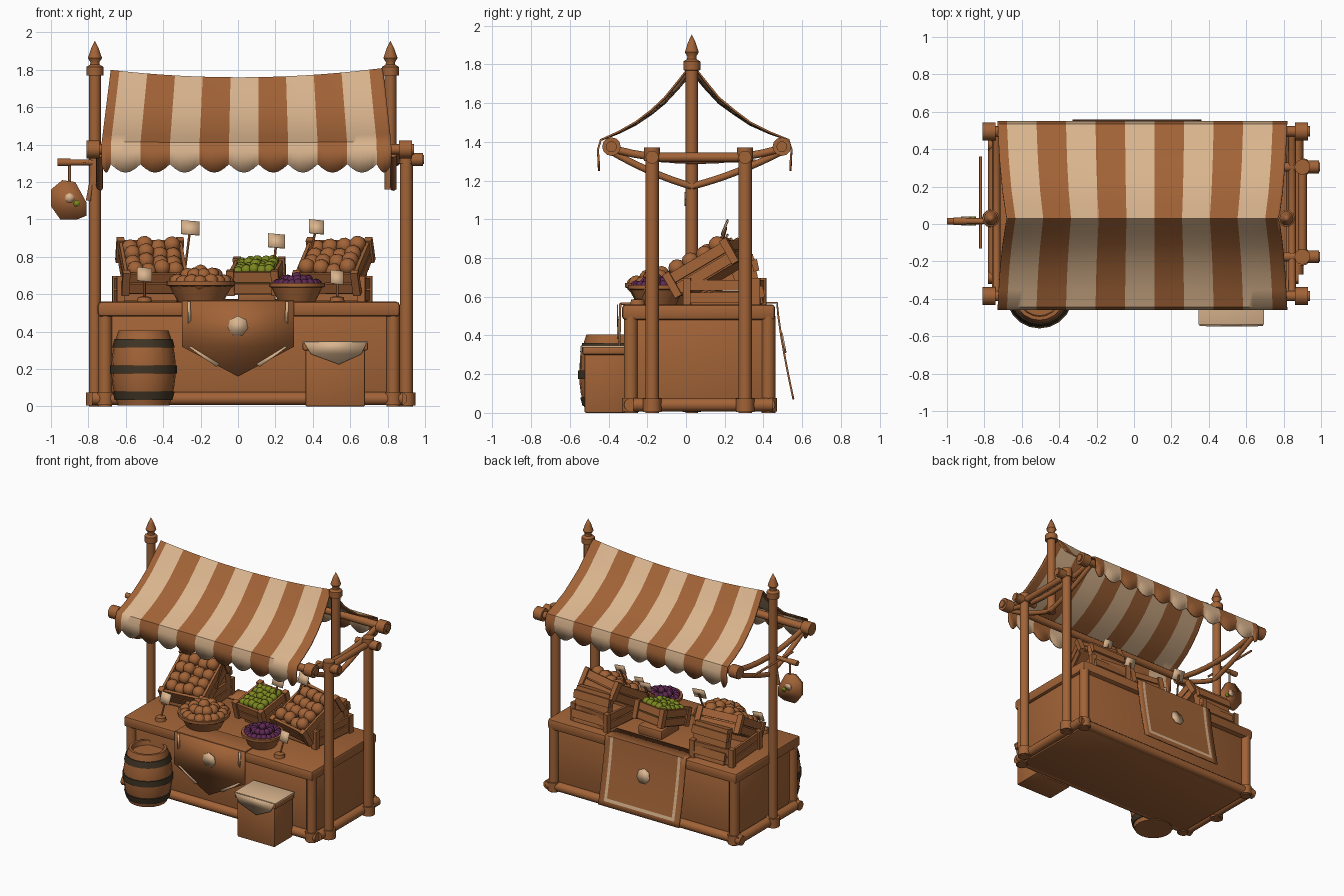
import bpy, bmesh, math, random
from mathutils import Matrix, Vector as V

if "Cube" in bpy.data.objects:
    bpy.data.objects.remove(bpy.data.objects["Cube"])
random.seed(4)

def material(name, rgb):
    m = bpy.data.materials.new(name)
    m.diffuse_color = (*rgb, 1)
    m.use_nodes = True
    m.node_tree.nodes["Principled BSDF"].inputs["Base Color"].default_value = m.diffuse_color
    return m

WOOD = material("brown wood", (0.36, 0.125, 0.038))
CREAM = material("cream cloth", (0.70, 0.46, 0.27))
DARK = material("dark iron", (0.05, 0.034, 0.018))
GREEN = material("green fruit", (0.20, 0.24, 0.014))
PURPLE = material("purple fruit", (0.11, 0.022, 0.085))

def finish(name, bm, *mats, thick=0, angle=40):
    bmesh.ops.recalc_face_normals(bm, faces=bm.faces)
    me = bpy.data.meshes.new(name)
    bm.to_mesh(me)
    bm.free()
    for f in me.polygons:
        f.use_smooth = True
    me.set_sharp_from_angle(angle=math.radians(angle))
    for m in mats:
        me.materials.append(m)
    o = bpy.data.objects.new(name, me)
    bpy.context.collection.objects.link(o)
    if thick:
        s = o.modifiers.new("thickness", 'SOLIDIFY')
        s.thickness, s.offset = thick, 0
    return o

def add_box(bm, c, size, M=Matrix()):
    bmesh.ops.create_cube(bm, size=1, matrix=M @ Matrix.Translation(c) @ Matrix.Diagonal((*size, 1)))

def box(name, lo, hi, mat=WOOD, bevel=0.01):
    bm = bmesh.new()
    add_box(bm, [(a + b) / 2 for a, b in zip(lo, hi)], [b - a for a, b in zip(lo, hi)])
    if bevel:
        bmesh.ops.bevel(bm, geom=bm.edges[:], offset=bevel, segments=2, affect='EDGES', profile=0.5)
    return finish(name, bm, mat)

def rod(name, a, b, r, sag=0, mat=WOOD, sides=12):
    """Round bar from a to b that may hang down by sag in the middle."""
    bm = bmesh.new()
    a, b = V(a), V(b)
    n = 8 if sag else 1
    pts = [a.lerp(b, i / n) - V((0, 0, 4 * sag * (i / n) * (1 - i / n))) for i in range(n + 1)]
    Q = (b - a).to_track_quat('Z', 'Y')
    rings = [[bm.verts.new(p + Q @ V((r * math.cos(t), r * math.sin(t), 0)))
              for t in (math.tau * k / sides for k in range(sides))] for p in pts]
    for p, q in zip(rings, rings[1:]):
        for k in range(sides):
            bm.faces.new((p[k], p[k - 1], q[k - 1], q[k]))
    bm.faces.new(rings[0])
    bm.faces.new(rings[-1])
    return finish(name, bm, mat)

def lathe(name, profile, at, mat=WOOD, sides=20, M=Matrix()):
    bm = bmesh.new()
    vs = [bm.verts.new((r, 0, z)) for r, z in profile]
    es = [bm.edges.new(e) for e in zip(vs, vs[1:])]
    bmesh.ops.spin(bm, geom=vs + es, axis=(0, 0, 1), cent=(0, 0, 0), steps=sides, angle=math.tau)
    bmesh.ops.remove_doubles(bm, verts=bm.verts[:], dist=1e-4)
    bmesh.ops.transform(bm, matrix=Matrix.Translation(at) @ M, verts=bm.verts[:])
    return finish(name, bm, mat)

def plate(name, pts, mat, thick=0.008):
    bm = bmesh.new()
    bm.faces.new([bm.verts.new(p) for p in pts])
    return finish(name, bm, mat, thick=thick)

def knob(name, at, axis, r=0.048):
    d = V(axis) * 0.035
    rod(name, V(at) - d, V(at) + d, r)

# counter body, top and frame
box("counter_body", (-0.71, -0.28, 0.01), (0.84, 0.42, 0.5))
box("counter_top", (-0.75, -0.33, 0.48), (0.865, 0.46, 0.56), bevel=0.018)
for y in (-0.285, 0.425):
    rod("bottom_rail", (-0.78, y, 0.042), (0.88, y, 0.042), 0.035)
    for x in (-0.71, 0.83):
        rod("corner_leg", (x, y, 0.0), (x, y, 0.5), 0.036)
        knob("leg_foot", (x, y, 0.042), (0, 0, 1), 0.046)
for x in (-0.745, 0.87):
    rod("side_rail", (x, -0.27, 0.042), (x, 0.45, 0.042), 0.035)

# tall ridge posts with spear finials
for x, z0 in ((-0.765, 0), (0.815, 1.16)):
    rod("ridge_post", (x, 0.03, z0), (x, 0.03, 1.8), 0.032)
    lathe("finial", [(0, 0), (0.046, 0.005), (0.046, 0.05), (0.026, 0.062), (0.024, 0.075),
                     (0.038, 0.098), (0.02, 0.15), (0, 0.19)], (x, 0.03, 1.765), sides=10)
knob("post_foot", (-0.765, 0.03, 0.04), (0, 0, 1))

# right support posts with pegs
for y in (-0.175, 0.305):
    rod("side_post", (0.9, y, 0), (0.9, y, 1.37), 0.035)
    knob("side_post_cap", (0.9, y, 1.335), (0, 0, 1), 0.042)
    knob("side_post_foot", (0.9, y, 0.04), (0, 0, 1), 0.048)
    rod("side_peg", (0.8, y, 1.32), (0.995, y, 1.32), 0.025)
    knob("peg_cap", (0.955, y, 1.32), (1, 0, 0), 0.034)
rod("side_post_tie", (0.9, -0.175, 1.32), (0.9, 0.305, 1.32), 0.024)

# eave beams and end bracing
for y in (-0.385, 0.495):
    rod("eave_beam", (-0.81, y, 1.375), (0.94, y, 1.375), 0.028)
    for x in (-0.775, 0.895):
        knob("beam_cap", (x, y, 1.375), (1, 0, 0))
    for x in (-0.74, 0.83):
        rod("v_brace", (x, y, 1.35), (x, 0.03, 1.17), 0.018, sag=0.015)
for x in (-0.735, 0.845):
    rod("end_tie", (x, -0.385, 1.365), (x, 0.495, 1.365), 0.02, sag=0.06)

# striped awning: stripe edges across, sagging rows from front to back
edges = [-0.73] + [-0.68 + 0.158 * k for k in range(10)] + [0.82]
cols = []
for i, (a, b) in enumerate(zip(edges, edges[1:])):
    cols += [(a + (b - a) * k / 6, i, k / 6) for k in range(6)]
cols.append((edges[-1], 10, 1))
rows = [(-0.45, None), (-0.455, 1.36), (-0.44, 1.41), (-0.35, 1.45), (-0.26, 1.5), (-0.18, 1.56), (-0.11, 1.625),
        (-0.04, 1.71), (0.03, 1.80), (0.10, 1.71), (0.17, 1.625), (0.25, 1.56), (0.33, 1.5), (0.43, 1.45),
        (0.53, 1.41), (0.545, 1.36), (0.54, None)]
bm = bmesh.new()
grid = []
for y, z in rows:
    line = []
    for x, i, t in cols:
        f = max(0, ((z or 1.3) - 1.4) / 0.4)
        zz = 1.295 - 0.045 * math.sin(math.pi * t) if z is None else z - 0.045 * f * (1 - (x / 0.78) ** 2)
        line.append(bm.verts.new((x * (1 - 0.06 * f) + 0.005 * f, y, zz)))
    grid.append(line)
for p, q in zip(grid, grid[1:]):
    for j in range(len(cols) - 1):
        bm.faces.new((p[j], p[j + 1], q[j + 1], q[j])).material_index = cols[j][1] % 2
finish("striped_awning", bm, WOOD, CREAM, thick=0.01, angle=50)

# hanging shop sign on the left
rod("sign_arm", (-0.965, 0.015, 1.305), (-0.76, 0.015, 1.305), 0.016)
knob("sign_arm_cap", (-0.93, 0.015, 1.305), (1, 0, 0), 0.02)
rod("sign_cross_stick", (-0.82, -0.13, 1.3), (-0.82, 0.36, 1.3), 0.008)
rod("sign_strut", (-0.80, 0.015, 1.1), (-0.765, 0.015, 1.28), 0.014)
rod("sign_hook", (-0.9, 0.015, 1.2), (-0.9, 0.015, 1.3), 0.008)
plate("hanging_sign", [(x, 0.015, z) for x, z in ((-1, 1.16), (-0.94, 1.21), (-0.87, 1.2), (-0.81, 1.09),
      (-0.81, 1.02), (-0.86, 1.0), (-0.95, 1.0), (-1, 1.07))], WOOD, 0.035)
def disc(name, c, r, mat, tilt=0, n=7):
    return plate(name, [(c[0] + r * math.sin(k * math.tau / n), c[1] - tilt * r * math.cos(k * math.tau / n),
                         c[2] + r * math.cos(k * math.tau / n)) for k in range(n)], mat)
for y in (-0.005, 0.035):
    disc("sign_flower", (-0.9, y, 1.115), 0.026, CREAM)
    disc("sign_leaf", (-0.862, y, 1.085), 0.018, GREEN)

# pointed front cloth with trim and medallion
plate("front_cloth", [(-0.3, -0.34, 0.565), (0.3, -0.34, 0.565), (0.3, -0.345, 0.32), (0, -0.35, 0.16),
                      (-0.3, -0.345, 0.32)], WOOD, 0.012)
box("front_cloth_top", (-0.3, -0.34, 0.558), (0.3, -0.16, 0.57), bevel=0.003)
disc("front_medallion", (0, -0.352, 0.43), 0.055, CREAM)
for s in (-1, 1):
    for a, b, c, d in ((0.255, 0.56, 0.25, 0.46), (0.25, 0.32, 0.1, 0.228)):
        plate("front_trim", [(s * a, -0.353, b), (s * (a + 0.016), -0.353, b),
                             (s * (c + 0.016), -0.353, d - 0.016), (s * c, -0.353, d)], CREAM, 0.006)

# long back cloth with cream border
def back_y(z):
    return 0.47 + 0.085 * ((0.57 - z) / 0.5) ** 1.3
xs = [-0.33, -0.285, -0.262, -0.13, 0.015, 0.16, 0.292, 0.315, 0.36]
zs = [0.57, 0.5, 0.4, 0.3, 0.2, 0.128, 0.105, 0.07]
bm = bmesh.new()
grid = [[bm.verts.new((x, 0.33, 0.567)) for x in xs]]
grid += [[bm.verts.new((x, back_y(z), z)) for x in xs] for z in zs]
for r, (p, q) in enumerate(zip(grid, grid[1:])):
    for j in range(8):
        side, low = j in (1, 6) and 0 < r < 7, r == 6 and 0 < j < 7
        bm.faces.new((p[j], p[j + 1], q[j + 1], q[j])).material_index = int(side or low)
finish("back_cloth", bm, WOOD, CREAM, thick=0.01)
disc("back_medallion", (0.01, back_y(0.36) + 0.008, 0.36), 0.055, CREAM, tilt=0.2)

# barrel with iron bands
def barrel_r(z):
    return 0.172 - 0.9 * (z - 0.2) ** 2
hs = [0.005 + 0.4 * i / 8 for i in range(9)]
lathe("barrel", [(0, 0.005)] + [(barrel_r(z), z) for z in hs] + [(0.115, 0.405), (0.11, 0.37), (0, 0.37)],
      (-0.505, -0.38, 0))
for z in (0.035, 0.175, 0.315):
    h = z + 0.045
    lathe("barrel_band", [(barrel_r(z) - 0.01, z), (barrel_r(z) + 0.007, z), (barrel_r(h) + 0.007, h),
                          (barrel_r(h) - 0.01, h)], (-0.505, -0.38, 0), DARK)

# covered box in front
box("front_box", (0.36, -0.525, 0), (0.68, -0.3, 0.335))
box("front_box_rim", (0.345, -0.535, 0.3), (0.695, -0.3, 0.34))
box("box_cloth", (0.345, -0.537, 0.337), (0.695, -0.3, 0.349), CREAM, 0.003)
plate("box_cloth_flap", [(0.35, -0.54, 0.345), (0.69, -0.54, 0.345), (0.66, -0.543, 0.28), (0.54, -0.545, 0.225),
                         (0.39, -0.543, 0.28)], CREAM)

# fruit piles and slatted crates
def fruits(name, M, spots, r, mat):
    bm = bmesh.new()
    for x, y, z in spots:
        j = [random.uniform(-0.12, 0.12) * r for _ in range(3)]
        bmesh.ops.create_icosphere(bm, subdivisions=2, radius=r,
                                   matrix=M @ Matrix.Translation((x + j[0], y + j[1], z + j[2])))
    finish(name, bm, mat, angle=60)

def crate(name, at, w, d, h, yaw, tilt, r, mat, nx, ny):
    M = Matrix.Translation(at) @ Matrix.Rotation(math.radians(yaw), 4, 'Z') @ Matrix.Rotation(math.radians(tilt), 4, 'X')
    bm = bmesh.new()
    add_box(bm, (0, 0, 0.01), (w, d, 0.02), M)
    for s in (-1, 1):
        for z in (0.27, 0.76):
            add_box(bm, (0, s * d / 2, h * z), (w + 0.02, 0.018, h * 0.42), M)
            add_box(bm, (s * w / 2, 0, h * z), (0.018, d + 0.02, h * 0.42), M)
        for t in (-1, 1):
            add_box(bm, (s * w / 2, t * d / 2, h * 0.52), (0.04, 0.04, h * 1.06), M)
    finish(name, bm, WOOD)
    if nx:
        add = [((i + 0.5) / nx * (w - 0.03) - (w - 0.03) / 2, (k + 0.5) / ny * (d - 0.03) - (d - 0.03) / 2,
                h - r * 0.5 + random.uniform(0, 0.6) * r) for i in range(nx) for k in range(ny)]
        fruits(name + "_fruit", M, add, r, mat)
        add_fill = bmesh.new()
        add_box(add_fill, (0, 0, h * 0.4), (w - 0.02, d - 0.02, h * 0.7), M)
        finish(name + "_filling", add_fill, mat)

crate("left_crate", (-0.46, 0.15, 0.69), 0.32, 0.35, 0.13, 6, 30, 0.046, WOOD, 4, 4)
crate("right_crate", (0.52, 0.15, 0.69), 0.32, 0.35, 0.13, -14, 30, 0.046, WOOD, 4, 4)
crate("green_crate", (0.1, 0.17, 0.63), 0.24, 0.26, 0.13, -8, 15, 0.03, GREEN, 5, 5)
crate("left_base_crate", (-0.48, 0.2, 0.56), 0.32, 0.36, 0.13, 4, 0, 0.04, WOOD, 0, 0)
crate("right_base_crate", (0.53, 0.2, 0.56), 0.30, 0.36, 0.13, -6, 0, 0.04, WOOD, 0, 0)
box("green_crate_stand", (0.0, 0.08, 0.56), (0.2, 0.3, 0.63))
for x in (-0.46, 0.55):
    M = Matrix.Translation((x, 0.37, 0.56)) @ Matrix.Rotation(math.radians(12), 4, 'X')
    bm = bmesh.new()
    add_box(bm, (0, 0, 0.13), (0.28, 0.06, 0.26), M)
    for z in (0.06, 0.2):
        add_box(bm, (0, 0.03, z), (0.3, 0.03, 0.06), M)
    finish("back_prop_board", bm, WOOD)

# round baskets of fruit
for name, x, y, R, h, r, mat in (("brown_basket", -0.2, -0.13, 0.185, 0.11, 0.042, WOOD),
                                 ("purple_basket", 0.315, -0.15, 0.15, 0.1, 0.026, PURPLE)):
    lathe(name, [(0, 0), (R * 0.66, 0), (R * 0.9, h * 0.75), (R, h * 0.8), (R, h), (R * 0.86, h), (R * 0.8, h * 0.7),
                 (0, h * 0.7)], (x, y, 0.56))
    spots = [(0, 0, h + r * 1.2)]
    for ring, n, z in ((0.72, int(4.2 * R / r * 0.9), 0.95), (0.4, int(2.2 * R / r), 1.0)):
        spots += [(ring * R * math.cos(k * math.tau / n), ring * R * math.sin(k * math.tau / n),
                   h * z + (0.72 - ring) * 2 * r) for k in range(n)]
    fruits(name + "_fruit", Matrix.Translation((x, y, 0.56)), spots, r, mat)

# price tags on sticks
for x, y, z, w, lean, base in ((-0.255, 0.2, 0.955, 0.1, -0.03, 0.72), (0.205, 0.2, 0.885, 0.09, -0.02, 0.68),
                               (0.42, 0.2, 0.96, 0.08, -0.05, 0.75), (-0.5, -0.17, 0.705, 0.08, 0, 0.56),
                               (0.53, -0.19, 0.69, 0.07, 0, 0.56)):
    rod("tag_stick", (x + lean, y - 0.06, base), (x, y + 0.006, z), 0.007, sides=6)
    plate("price_tag", [(x + a * w / 2, y + b * 0.015, z + b * 0.036 - a * 0.004)
                        for a, b in ((-1, -1), (1, -1), (1, 1), (-1, 1))], CREAM)
    if base == 0.56:
        lathe("tag_foot", [(0, 0), (0.04, 0), (0.035, 0.025), (0, 0.03)], (x, y - 0.06, 0.56), sides=10)
